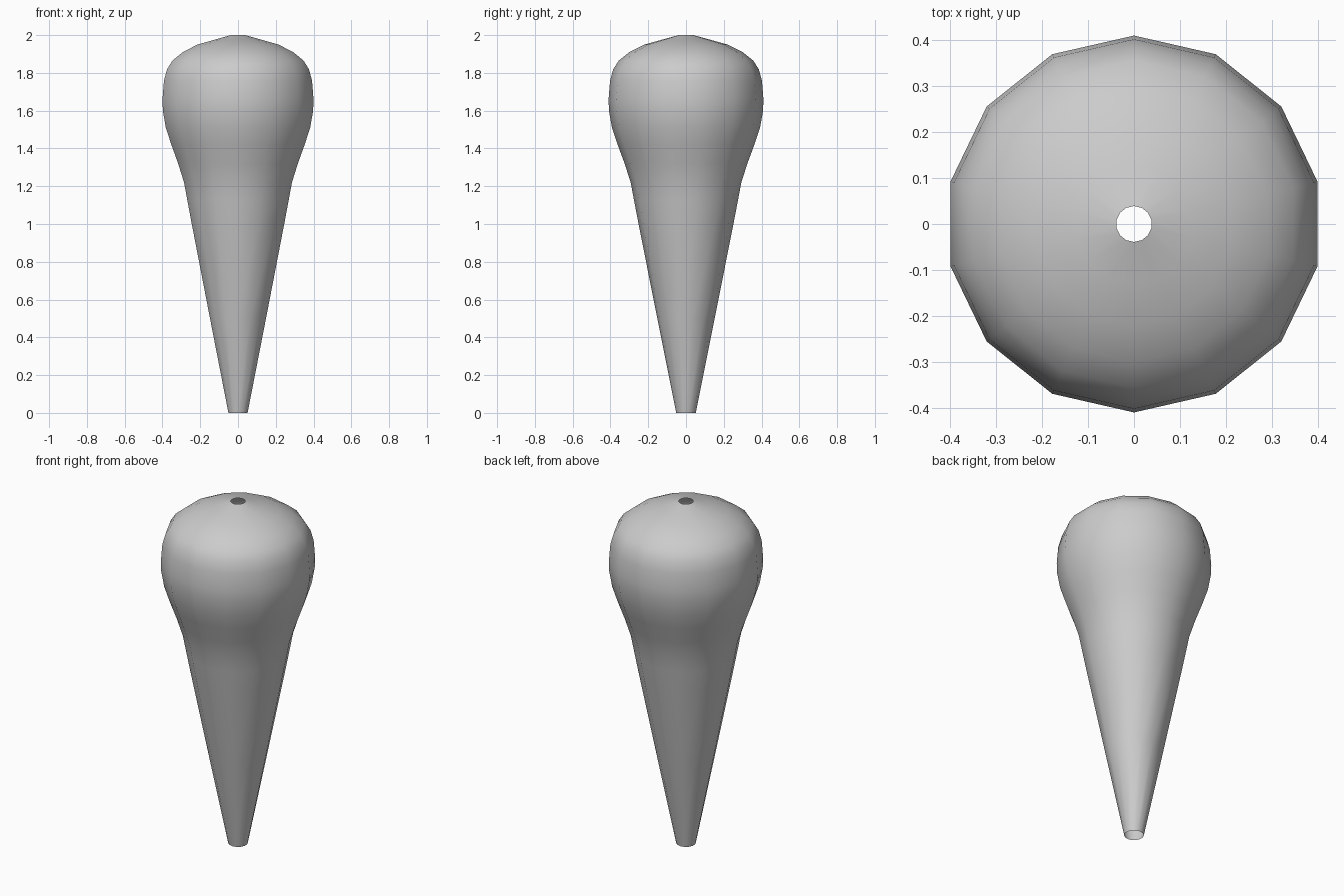
import bpy, bmesh, math

if "Cube" in bpy.data.objects:
    bpy.data.objects.remove(bpy.data.objects["Cube"])

SIDES = 14
# Outline as (radius, height), from the narrow foot to the hole in the crown
PROFILE = [(0.052, 0.0), (0.154, 0.51), (0.253, 1.01), (0.276, 1.13),
           (0.293, 1.22), (0.325, 1.32), (0.362, 1.42), (0.392, 1.51),
           (0.408, 1.60), (0.41, 1.66), (0.402, 1.76), (0.385, 1.82),
           (0.356, 1.865), (0.30, 1.91), (0.22, 1.95), (0.13, 1.975),
           (0.039, 2.0)]


def lathe(name, profile, sides):
    bm = bmesh.new()
    rings = []
    for r, z in profile:
        rings.append([bm.verts.new((r * math.sin(math.tau * i / sides),
                                    r * math.cos(math.tau * i / sides), z))
                      for i in range(sides)])
    for low, high in zip(rings, rings[1:]):
        for i in range(sides):
            j = (i + 1) % sides
            bm.faces.new((low[j], low[i], high[i], high[j])).smooth = True
    bmesh.ops.recalc_face_normals(bm, faces=bm.faces)
    mesh = bpy.data.meshes.new(name)
    bm.to_mesh(mesh)
    bm.free()
    obj = bpy.data.objects.new(name, mesh)
    bpy.context.collection.objects.link(obj)
    return obj


# Hollow club-shaped body, open at both ends
lathe("tapered_club_shell", PROFILE, SIDES)
